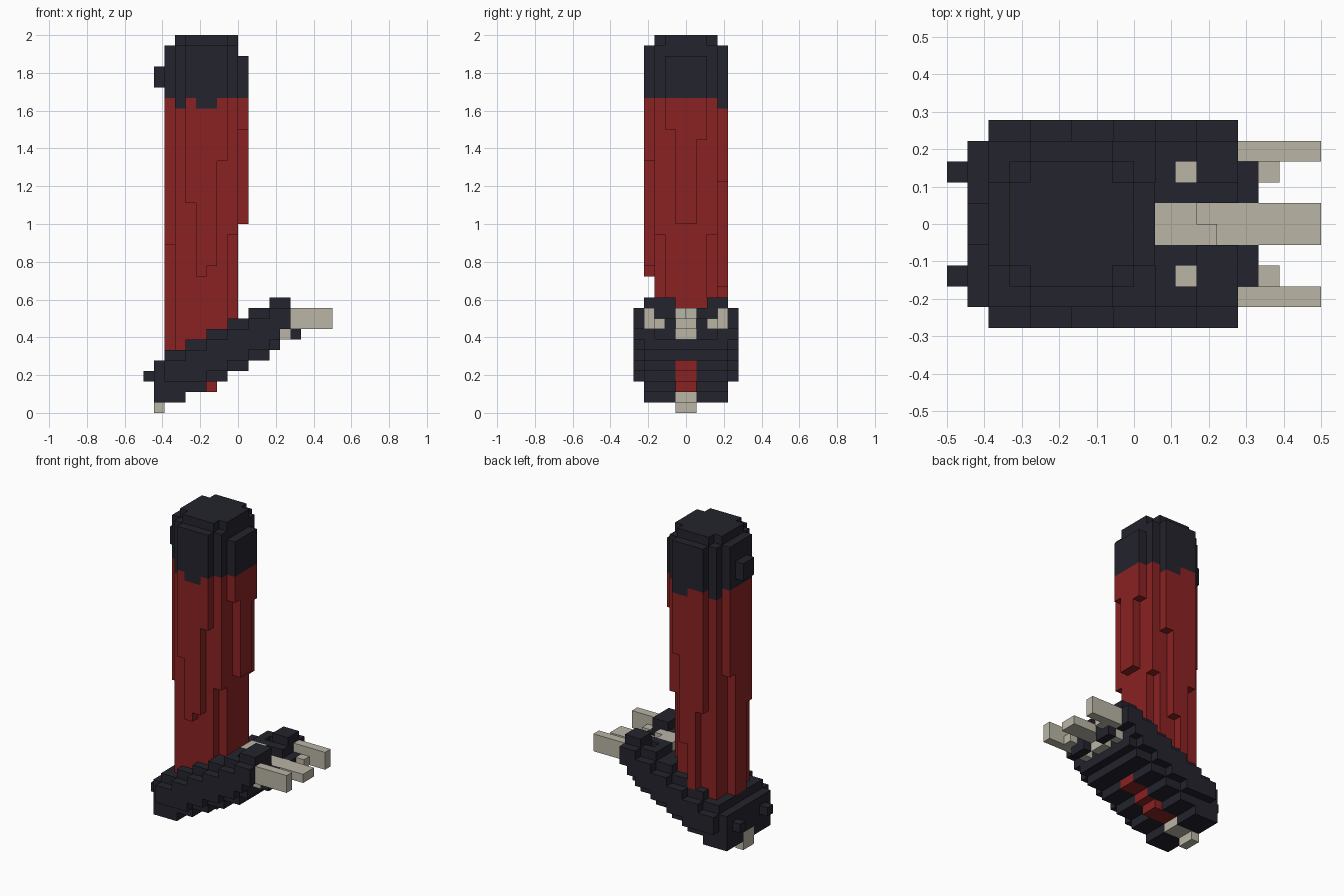
import bpy
import bmesh
from mathutils import Vector

if "Cube" in bpy.data.objects:
    bpy.data.objects.remove(bpy.data.objects["Cube"], do_unlink=True)

UNIT = 2 / 36
ORIGIN = Vector((-9, -5, 0))


def material(name, rgb):
    mat = bpy.data.materials.new(name)
    mat.use_nodes = True
    color = (*rgb, 1)
    mat.diffuse_color = color
    bsdf = mat.node_tree.nodes["Principled BSDF"]
    bsdf.inputs["Base Color"].default_value = color
    bsdf.inputs["Roughness"].default_value = 0.9
    return mat


DARK = material("charcoal", (0.017, 0.017, 0.026))
RED = material("deep red", (0.258, 0.016, 0.016))
BONE = material("bone", (0.49, 0.46, 0.38))

cells = {}  # block position -> part name


def fill(part, xs, ys, zs):
    """Fill inclusive block ranges; part None carves."""
    for x in range(xs[0], xs[1] + 1):
        for y in range(ys[0], ys[1] + 1):
            for z in range(zs[0], zs[1] + 1):
                if part:
                    cells[x, y, z] = part
                else:
                    cells.pop((x, y, z), None)


def fill_both(part, xs, ys, zs):
    """Fill a range and its mirror across the centre plane."""
    fill(part, xs, ys, zs)
    fill(part, xs, (9 - ys[1], 9 - ys[0]), zs)


def disc(radius):
    """Block columns of a round section around the leg axis."""
    return [(x, y) for x in range(2, 10) for y in range(1, 9)
            if (x - 5.5) ** 2 + (y - 4.5) ** 2 < radius ** 2]


# Leg: a round column whose outer strips end at different heights
strip_ends = {
    (4, 1): 20, (5, 1): 13, (6, 1): 14, (7, 1): 24,
    (4, 8): 16, (6, 8): 12, (7, 8): 22,
    (9, 3): 27, (9, 4): 18, (9, 5): 18, (9, 6): 26,
    (8, 2): 17, (8, 7): 17, (2, 3): 16, (2, 6): 20,
}
for x, y in disc(4):
    fill("leg", (x, x), (y, y), (strip_ends.get((x, y), 5), 29))

# Cap: dark rounded top with a ragged lower edge
for x, y in disc(4):
    fill("cap", (x, x), (y, y), (30, 33 if x == 9 else 34))
    if x in ((3, 5, 6) if y < 5 else (3, 6, 7)):
        fill("cap", (x, x), (y, y), (29, 29))
for x, y in disc(3.2):
    fill("cap", (x, x), (y, y), (35, 35))
fill("cap", (1, 1), (4, 5), (31, 32))

# Foot: a slab climbing one block for every two forward
fill("foot", (1, 1), (1, 8), (1, 4))
fill_both("foot", (0, 0), (2, 2), (3, 3))
for x in range(2, 14):
    low = x // 2
    fill("foot", (x, x), (1, 8), (low, min(low + 4, 9)))
    fill_both("foot", (x, x), (0, 0), (max(3, low + 1), low + 3))
fill("foot", (12, 13), (1, 3), (10, 10))
fill("foot", (12, 13), (7, 8), (10, 10))
fill(None, (13, 13), (0, 9), (6, 7))
fill_both("foot", (14, 14), (2, 3), (7, 8))

# Red band under the arch
for x in range(4, 10):
    fill("arch_band", (x, x), (4, 5), (x // 2, x // 2))
fill("arch_band", (6, 6), (4, 5), (2, 2))

# Heel spur
fill("heel_spur", (1, 1), (4, 5), (0, 1))
fill("heel_spur", (2, 3), (4, 5), (1, 1))

# Claws
fill("middle_claw", (10, 17), (4, 5), (8, 8))
fill("middle_claw", (10, 12), (4, 4), (9, 9))
fill("middle_claw", (10, 11), (5, 5), (9, 9))
fill(None, (12, 12), (5, 5), (9, 9))
fill(None, (13, 13), (4, 5), (9, 9))
fill("middle_claw", (12, 13), (4, 5), (7, 7))
fill_both("outer_claws", (14, 17), (1, 1), (8, 9))
fill_both("inner_claws", (15, 15), (2, 2), (8, 8))
fill_both("inner_claws", (13, 13), (2, 2), (7, 7))
fill_both("inner_claws", (11, 11), (2, 2), (8, 8))
fill_both(None, (11, 11), (2, 2), (9, 9))


def build(part, mat):
    """Make one object from the exposed block sides of a part."""
    bm = bmesh.new()
    for cell, owner in cells.items():
        if owner != part:
            continue
        centre = Vector(cell) + Vector((0.5, 0.5, 0.5)) + ORIGIN
        for axis in range(3):
            for sign in (-1, 1):
                normal = Vector((0, 0, 0))
                normal[axis] = sign
                if tuple(int(c + n) for c, n in zip(cell, normal)) in cells:
                    continue
                u = Vector((0, 0, 0))
                u[(axis + 1) % 3] = 0.5
                v = normal.cross(u)
                mid = centre + normal / 2
                corners = (mid - u - v, mid + u - v, mid + u + v, mid - u + v)
                bm.faces.new([bm.verts.new(c * UNIT) for c in corners])
    bmesh.ops.remove_doubles(bm, verts=bm.verts, dist=UNIT / 100)
    bmesh.ops.dissolve_limit(bm, angle_limit=0.01, verts=bm.verts, edges=bm.edges)
    mesh = bpy.data.meshes.new(part)
    bm.to_mesh(mesh)
    bm.free()
    mesh.materials.append(mat)
    bpy.context.collection.objects.link(bpy.data.objects.new(part, mesh))


for part, mat in (("leg", RED), ("cap", DARK), ("foot", DARK), ("arch_band", RED),
                  ("heel_spur", BONE), ("middle_claw", BONE),
                  ("outer_claws", BONE), ("inner_claws", BONE)):
    build(part, mat)
